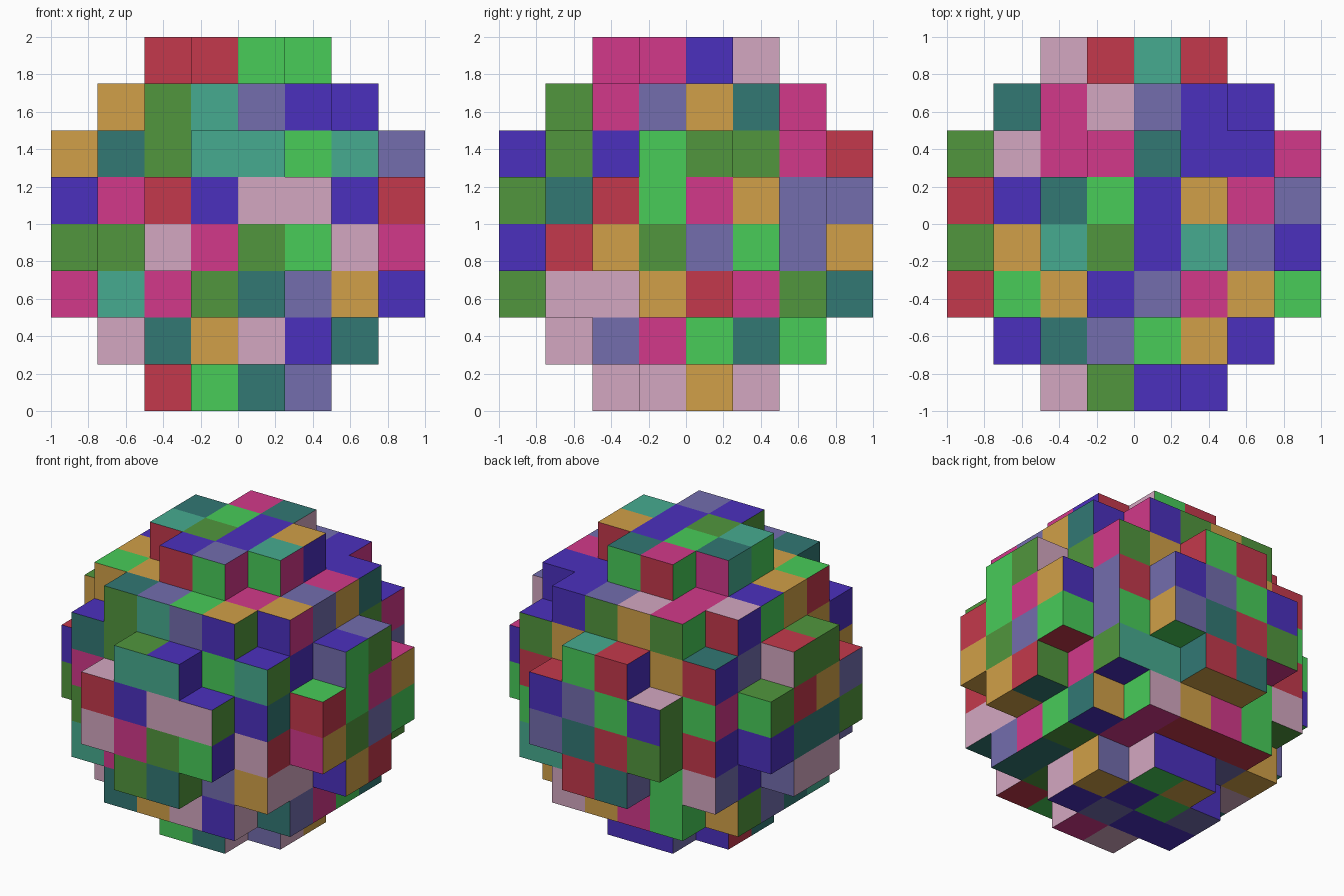
import bpy, bmesh
from mathutils import Vector

cube = bpy.data.objects.get("Cube")
if cube:
    bpy.data.objects.remove(cube, do_unlink=True)

CELL = 0.25

# Palette: letter -> (name, sRGB hex)
PALETTE = {
    "B": ("blue", "4B30BE"), "G": ("leaf green", "51963D"),
    "L": ("light green", "48CC59"), "T": ("teal", "46AB90"),
    "D": ("dark teal", "327874"), "R": ("red", "C4394C"),
    "M": ("magenta", "D2398A"), "P": ("pink", "D4A7C1"),
    "O": ("ochre", "D1A048"), "S": ("slate violet", "736DAE"),
}

# Paint plan per side: normal, column direction, row direction, rows of letters
SIDES = [
    ((0, -1, 0), (1, 0, 0), (0, 0, -1),      # front
     "..RRLL.. .OGTSBB. ODGTTLTS BMRBPPBR GGPMGLPM MTMGDSOB .PDOPBD. ..RLDS.."),
    ((1, 0, 0), (0, 1, 0), (0, 0, -1),       # +x side
     "..MMBP.. .GMSODM. BGBLGGMR GDRLMOSS BROGSLSO GPPORMGD .PSMLDL. ..PPOP.."),
    ((0, 0, 1), (1, 0, 0), (0, -1, 0),       # top
     "..PRTR.. .DMPSBB. GPMMDBBM RBDLBOMS GOTGBTSB RLOBSMOL .BDSLOB. ..PGBB.."),
    ((0, 1, 0), (-1, 0, 0), (0, 0, -1),      # back
     "..RLRM.. .BBGOGR. PGOLRORP BRBSLBLL LLSDRGRB GTTRDLPS .OPOMLO. ..SBBB.."),
    ((-1, 0, 0), (0, -1, 0), (0, 0, -1),     # -x side
     "..LTLG.. .LBLORD. BBSGGOBS GMGROSOB GBBDDGMR SSBPPTSO .LGSDTD. ..SRDP.."),
    ((0, 0, -1), (1, 0, 0), (0, -1, 0),      # bottom
     "..MOOL.. .GRRRMB. LOSOLMBR TPSLBOGD RDBBSBDO MLTPMGDO .SMPLRD. ..DTLB.."),
]


def linear(hex_code):
    channels = [int(hex_code[i:i + 2], 16) / 255 for i in (0, 2, 4)]
    return [c / 12.92 if c <= 0.04045 else ((c + 0.055) / 1.055) ** 2.4
            for c in channels] + [1.0]


def inside(p):
    return p.length_squared <= 16


mesh = bpy.data.meshes.new("block_ball")
slots = {}
for i, (letter, (name, code)) in enumerate(PALETTE.items()):
    mat = bpy.data.materials.new(name)
    mat.use_nodes = True
    mat.diffuse_color = linear(code)
    bsdf = mat.node_tree.nodes["Principled BSDF"]
    bsdf.inputs["Base Color"].default_value = linear(code)
    bsdf.inputs["Roughness"].default_value = 0.8
    mesh.materials.append(mat)
    slots[letter] = i

# Ball of cubes: only the exposed cube sides are made
bm = bmesh.new()
steps = [i - 3.5 for i in range(8)]
cells = [Vector((x, y, z)) for x in steps for y in steps for z in steps]
for normal, across, down, plan in SIDES:
    n, u, d = Vector(normal), Vector(across), Vector(down)
    v = n.cross(u)
    rows = plan.split()
    for c in cells:
        if not inside(c) or inside(c + n):
            continue
        corners = [c + (n + u * a + v * b) / 2
                   for a, b in ((-1, -1), (1, -1), (1, 1), (-1, 1))]
        face = bm.faces.new([bm.verts.new(p * CELL + Vector((0, 0, 1)))
                             for p in corners])
        letter = rows[int(c.dot(d) + 4)][int(c.dot(u) + 4)]
        face.material_index = slots[letter]
bmesh.ops.remove_doubles(bm, verts=bm.verts, dist=0.001)
bm.to_mesh(mesh)
bm.free()

ball = bpy.data.objects.new("block_ball", mesh)
bpy.context.collection.objects.link(ball)
